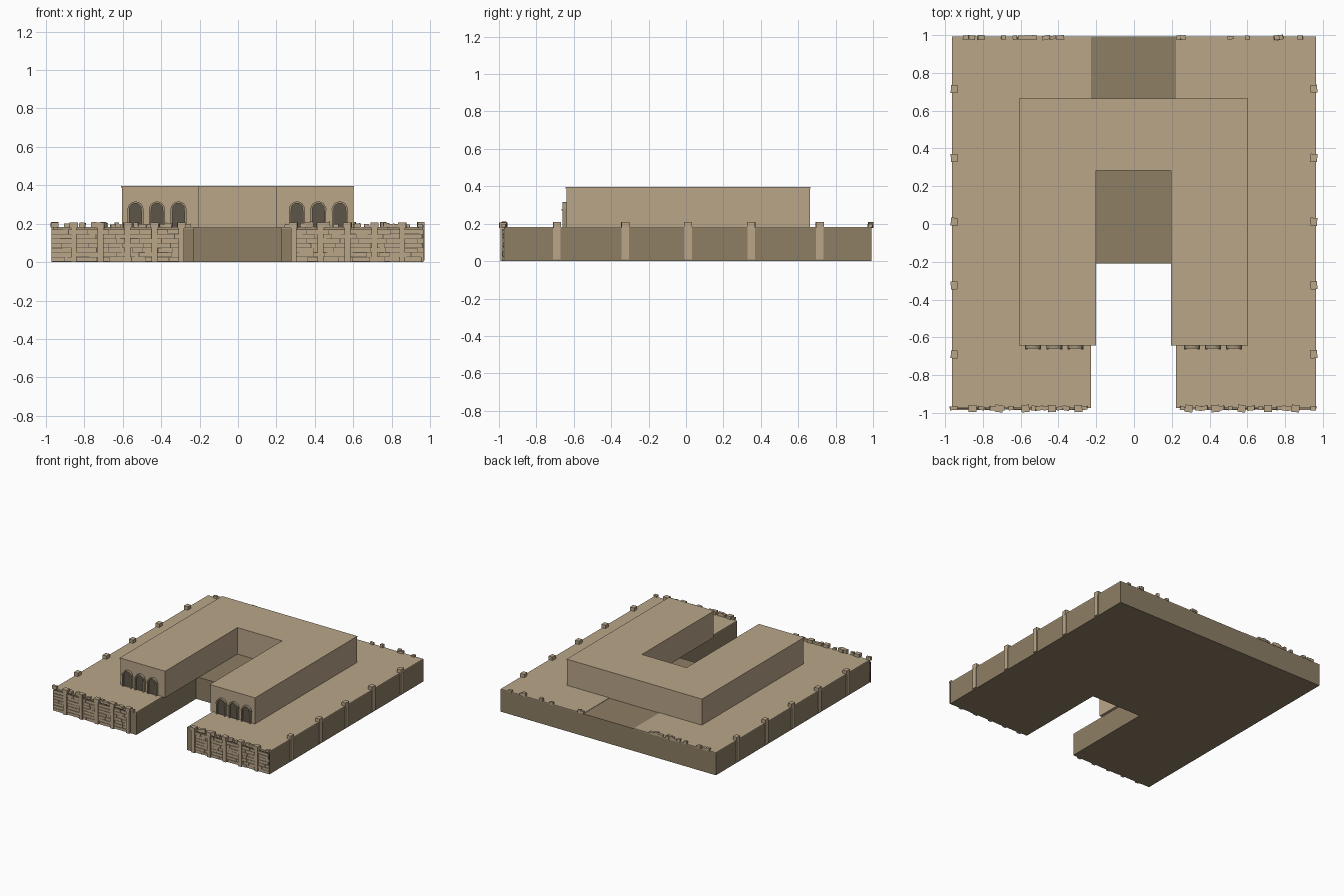
import bpy, bmesh, math, random
from mathutils import Matrix, Vector

if "Cube" in bpy.data.objects:
    bpy.data.objects.remove(bpy.data.objects["Cube"])

random.seed(4)


def material(name, rgb):
    m = bpy.data.materials.new(name)
    m.diffuse_color = (*rgb, 1)
    m.use_nodes = True
    m.node_tree.nodes["Principled BSDF"].inputs["Base Color"].default_value = m.diffuse_color
    return m


TAN = material("tan_stone", (0.49, 0.38, 0.25))
WALL = material("shaded_stone", (0.27, 0.21, 0.13))
TRIM = material("trim_stone", (0.36, 0.29, 0.19))
DARK = material("dark_opening", (0.11, 0.09, 0.065))


def finish(bm, name, mat):
    bmesh.ops.recalc_face_normals(bm, faces=bm.faces)
    me = bpy.data.meshes.new(name)
    bm.to_mesh(me)
    bm.free()
    me.materials.append(mat)
    ob = bpy.data.objects.new(name, me)
    bpy.context.collection.objects.link(ob)
    return ob


def add_box(bm, c, s, rot=0.0, tilt=0.0):
    m = (Matrix.Translation(c) @ Matrix.Rotation(rot, 4, 'Z')
         @ Matrix.Rotation(tilt, 4, 'Y') @ Matrix.Diagonal((*s, 1)))
    bmesh.ops.create_cube(bm, size=1, matrix=m)


def add_prism(bm, pts, offset):
    f = bm.faces.new([bm.verts.new(p) for p in pts])
    ext = bmesh.ops.extrude_face_region(bm, geom=[f], use_keep_orig=True)
    vs = [v for v in ext["geom"] if isinstance(v, bmesh.types.BMVert)]
    bmesh.ops.translate(bm, verts=vs, vec=Vector(offset))


def slab(name, outline, z0, z1, mat):
    bm = bmesh.new()
    add_prism(bm, [(x, y, z0) for x, y in outline], (0, 0, z1 - z0))
    return finish(bm, name, mat)


def rect(x0, x1, y0, y1):
    return [(x0, y0), (x1, y0), (x1, y1), (x0, y1)]


# Two long terrace blocks joined by a lower-toned middle block
for side, x0, x1 in (("left", -0.963, -0.228), ("right", 0.223, 0.963)):
    outline = rect(x0, x1, -0.973, 0.993)
    slab(side + "_terrace_wall", outline, 0, 0.176, WALL)
    slab(side + "_terrace_top", outline, 0.176, 0.183, TAN)
slab("middle_block", rect(-0.228, 0.223, -0.208, 0.993), 0, 0.18, WALL)


# U-shaped upper building with a thin roof
def u_outline(e):
    return [(-0.605 - e, -0.64 - e), (-0.205 + e, -0.64 - e), (-0.205 + e, 0.285 - e),
            (0.2 - e, 0.285 - e), (0.2 - e, -0.64 - e), (0.6 + e, -0.64 - e),
            (0.6 + e, 0.662 + e), (-0.605 - e, 0.662 + e)]


slab("upper_building", u_outline(0), 0.18, 0.388, TAN)
slab("upper_roof", u_outline(0.003), 0.388, 0.396, TAN)

# Arched openings on the two front ends
RING, FILL = bmesh.new(), bmesh.new()
JAMB, R_OUT, R_IN, N = 0.275, 0.041, 0.031, 8
for cx in (-0.534, -0.422, -0.31, 0.307, 0.418, 0.53):
    def arc(r, y):
        pts = [(cx + r, y, 0.183)]
        pts += [(cx + r * math.cos(math.pi * i / N), y, JAMB + r * math.sin(math.pi * i / N))
                for i in range(N + 1)]
        return pts + [(cx - r, y, 0.183)]
    add_prism(FILL, arc(R_IN + 0.002, -0.648), (0, 0.01, 0))
    outer, inner = arc(R_OUT, -0.66), arc(R_IN, -0.66)
    for i in range(len(outer) - 1):
        add_prism(RING, [outer[i], outer[i + 1], inner[i + 1], inner[i]], (0, 0.022, 0))
    # short capitals where the arch springs
    for s in (-1, 1):
        add_box(RING, (cx + s * 0.036, -0.652, JAMB), (0.013, 0.025, 0.01))
finish(RING, "arch_surrounds", TRIM)
finish(FILL, "arch_openings", DARK)

# Rough stone courses on the front face, over dark joints
POSTS_X = (-0.855, -0.715, -0.575, -0.435, -0.295, 0.29, 0.43, 0.57, 0.71, 0.855)
stones, joints = bmesh.new(), bmesh.new()
for x0, x1 in ((-0.97, -0.283), (0.28, 0.966)):
    add_box(joints, ((x0 + x1) / 2, -0.974, 0.086), (x1 - x0, 0.006, 0.168))
    for row in range(7):
        x = x0
        while x < x1 - 0.01:
            w = min(random.uniform(0.05, 0.13), x1 - x)
            h = random.uniform(0.019, 0.023)
            add_box(stones, (x + w / 2, -0.977, 0.015 + row * 0.0238),
                    (w - 0.003, random.uniform(0.006, 0.014), h),
                    0, random.uniform(-0.015, 0.015))
            x += w
finish(joints, "front_joints", DARK)
finish(stones, "front_stone_courses", TAN)

# Posts and block caps along the front and both sides
posts, caps = bmesh.new(), bmesh.new()
for x in POSTS_X:
    add_box(posts, (x, -0.979, 0.09), (0.03, 0.024, 0.176))
    add_box(caps, (x, -0.977, 0.192), (0.042, 0.038, 0.03), random.uniform(-0.15, 0.15))
for y in (-0.69, -0.325, 0.012, 0.35, 0.715):
    for s in (-1, 1):
        add_box(posts, (s * 0.955, y, 0.093), (0.03, 0.04, 0.17))
        add_box(caps, (s * 0.952, y, 0.193), (0.036, 0.042, 0.034), random.uniform(-0.1, 0.1))
finish(posts, "wall_posts", TAN)
finish(caps, "post_caps", TAN)

# Broken stones along the front and back edges
rubble = bmesh.new()
FRONT = (-0.955, -0.81, -0.75, -0.70, -0.65, -0.53, -0.50, -0.465, -0.39, -0.36, -0.265,
         0.255, 0.34, 0.37, 0.46, 0.51, 0.62, 0.67, 0.77, 0.80, 0.83, 0.95)
BACK = (-0.89, -0.86, -0.81, -0.69, -0.63, -0.60, -0.575, -0.55, -0.53, -0.465, -0.43,
        -0.39, 0.235, 0.26, 0.51, 0.60, 0.755, 0.77, 0.88)
for row, y in ((FRONT, -0.975), (BACK, 0.987)):
    for x in row:
        h = random.uniform(0.016, 0.03)
        add_box(rubble, (x, y, 0.18 + h / 2),
                (random.uniform(0.022, 0.042), random.uniform(0.018, 0.026), h),
                random.uniform(-0.2, 0.2), random.uniform(-0.12, 0.12))
finish(rubble, "edge_rubble", TAN)
